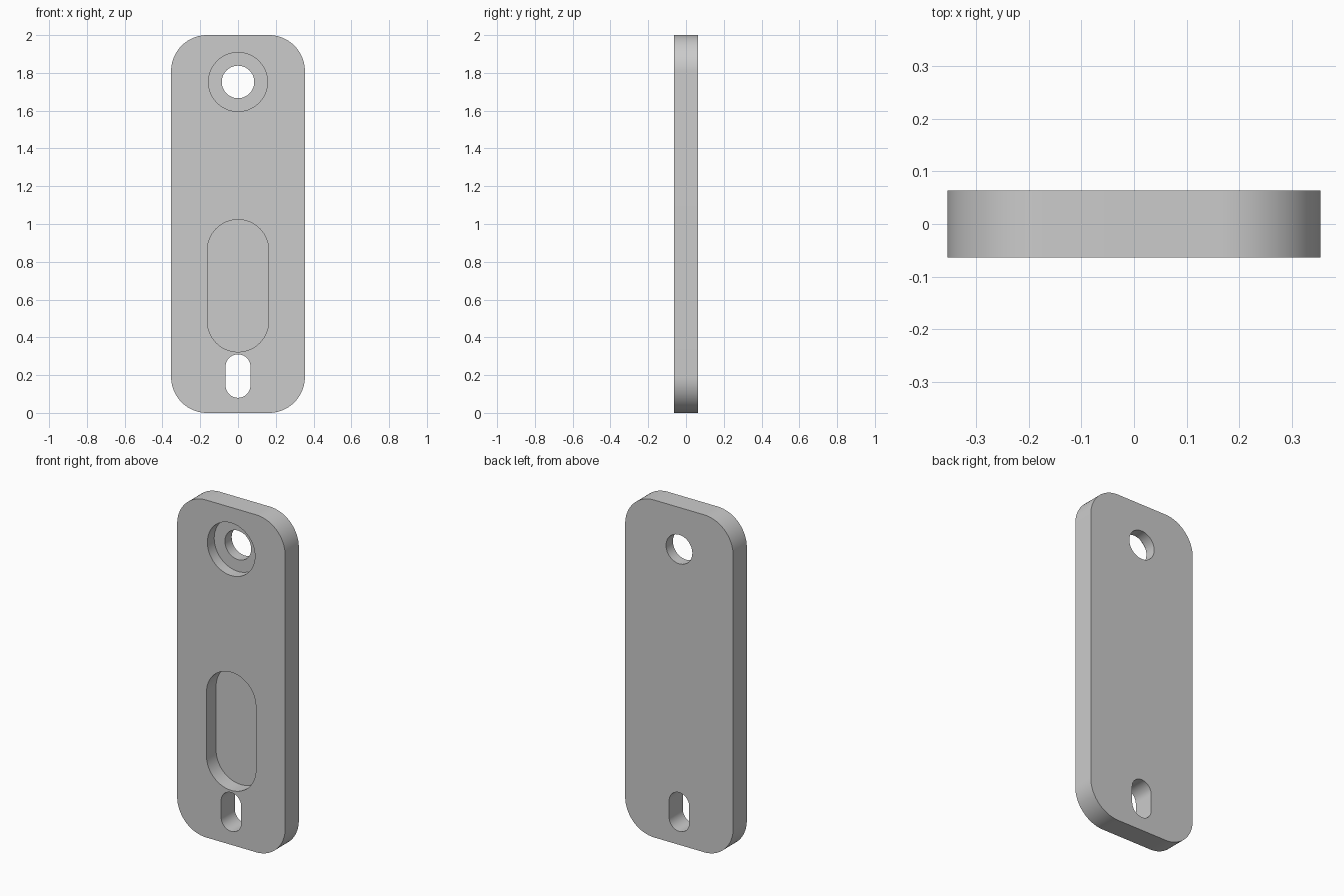
import bpy, bmesh
from math import sin, cos, pi, radians

if "Cube" in bpy.data.objects:
    bpy.data.objects.remove(bpy.data.objects["Cube"])

HALF_T = 0.064  # half the plate thickness


def rounded_prism(name, half_w, z0, z1, r, y0, y1, seg=24):
    """Rounded rectangle in XZ (circle or slot when r == half_w), extruded along y."""
    pts = []
    corners = [(half_w - r, z1 - r), (r - half_w, z1 - r),
               (r - half_w, z0 + r), (half_w - r, z0 + r)]
    for i, (cx, cz) in enumerate(corners):
        for k in range(seg + 1):
            a = pi / 2 * (i + k / seg)
            pts.append((cx + r * cos(a), cz + r * sin(a)))
    bm = bmesh.new()
    face = bm.faces.new([bm.verts.new((x, y0, z)) for x, z in pts])
    ext = bmesh.ops.extrude_face_region(bm, geom=[face])
    for v in ext["geom"]:
        if isinstance(v, bmesh.types.BMVert):
            v.co.y = y1
    bmesh.ops.remove_doubles(bm, verts=bm.verts, dist=1e-5)
    bmesh.ops.recalc_face_normals(bm, faces=bm.faces)
    mesh = bpy.data.meshes.new(name)
    bm.to_mesh(mesh)
    bm.free()
    ob = bpy.data.objects.new(name, mesh)
    bpy.context.collection.objects.link(ob)
    return ob


# Main plate
plate = rounded_prism("mounting_plate", 0.354, 0, 2, 0.19, -HALF_T, HALF_T)

# Cutters: name, half width (= end radius), bottom z, top z, back y of the cut
cuts = [
    ("counterbore", 0.156, 1.752 - 0.156, 1.752 + 0.156, 0.0),
    ("screw_hole", 0.086, 1.752 - 0.086, 1.752 + 0.086, 0.2),
    ("pocket", 0.162, 0.323, 1.023, -HALF_T + 0.09),
    ("slot", 0.066, 0.08, 0.31, 0.2),
]
bpy.context.view_layer.objects.active = plate
plate.select_set(True)
for name, half_w, z0, z1, y1 in cuts:
    cutter = rounded_prism(name + "_cutter", half_w, z0, z1, half_w, -0.2, y1)
    cutter.hide_render = True
    mod = plate.modifiers.new(name, 'BOOLEAN')
    mod.operation = 'DIFFERENCE'
    mod.solver = 'EXACT'
    mod.object = cutter
    bpy.ops.object.modifier_apply(modifier=mod.name)
    bpy.data.objects.remove(cutter, do_unlink=True)

bpy.ops.object.shade_smooth_by_angle(angle=radians(30))
